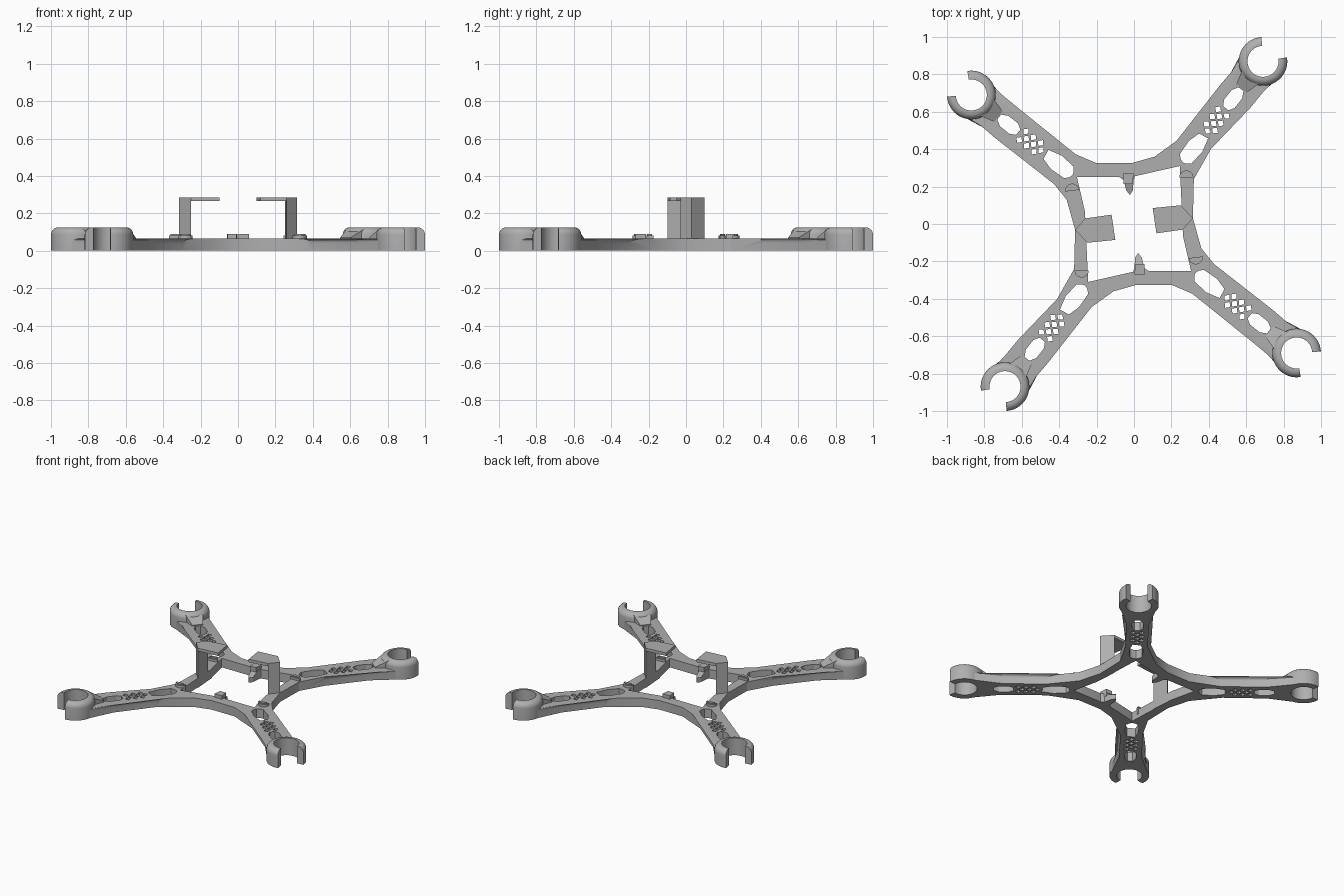
import bpy, bmesh, math
from mathutils import Matrix, Vector

if "Cube" in bpy.data.objects:
    bpy.data.objects.remove(bpy.data.objects["Cube"])

grey = bpy.data.materials.new("mid grey plastic")
grey.diffuse_color = (0.43, 0.43, 0.43, 1)
grey.use_nodes = True
grey.node_tree.nodes["Principled BSDF"].inputs["Base Color"].default_value = grey.diffuse_color

ARM = math.atan2(0.87, 0.69)      # direction of the first arm
REACH = 1.11                      # distance of motor mounts from the centre
THICK = 0.065
ARMS = [ARM + k * math.pi / 2 for k in range(4)]


def polar(angle, r, v):
    """Point at distance r along an arm and v across it."""
    c, s = math.cos(angle), math.sin(angle)
    return (r * c - v * s, r * s + v * c)


def prism(bm, pts, z0, z1):
    low = [bm.verts.new((x, y, z0)) for x, y in pts]
    top = [bm.verts.new((x, y, z1)) for x, y in pts]
    bm.faces.new(low[::-1])
    bm.faces.new(top)
    n = len(pts)
    for i in range(n):
        j = (i + 1) % n
        bm.faces.new((low[i], low[j], top[j], top[i]))
    return top


def finish(bm, name, smooth=None, turn=0.0):
    bmesh.ops.recalc_face_normals(bm, faces=bm.faces[:])
    bm.transform(Matrix.Rotation(turn, 4, 'Z'))
    mesh = bpy.data.meshes.new(name)
    bm.to_mesh(mesh)
    bm.free()
    mesh.materials.append(grey)
    ob = bpy.data.objects.new(name, mesh)
    bpy.context.collection.objects.link(ob)
    bpy.ops.object.select_all(action='DESELECT')
    ob.select_set(True)
    bpy.context.view_layer.objects.active = ob
    if smooth:
        bpy.ops.object.shade_smooth_by_angle(angle=math.radians(smooth))
    return ob


def flip(pts):
    return [(-x, -y) for x, y in pts]


# Frame outline: half of it, then the same half turned by 180 degrees
arm_side = [(0.57, -0.073), (0.872, -0.075), (1.1, -0.125),
            (1.1, 0.125), (0.872, 0.075), (0.58, 0.073)]
half = [(0.315, 0.03), (0.32, 0.24)]
half += [polar(ARMS[0], r, v) for r, v in arm_side]
half += [(0.11, 0.36), (-0.015, 0.325), (-0.20, 0.325)]
half += [polar(ARMS[1], r, v) for r, v in arm_side]
half += [(-0.36, 0.13)]
bm = bmesh.new()
prism(bm, half + flip(half), 0, THICK)
# Rounded upper edges along the arms
rim = [e for e in bm.edges
       if all(v.co.z > 0.05 and v.co.xy.length > 0.5 for v in e.verts)]
bmesh.ops.bevel(bm, geom=rim, offset=0.026, segments=4, profile=0.5, affect='EDGES')
frame = finish(bm, "frame")

# Cutter: central opening, arm windows, lattice and motor bores
bm = bmesh.new()
opening = [(0.245, 0.31), (-0.02, 0.25), (-0.305, 0.25), (-0.262, 0.065)]
prism(bm, opening + flip(opening), -0.1, 0.3)
outer_window = [(0.92, -0.017), (0.92, 0.017), (0.885, 0.036), (0.82, 0.036),
                (0.79, 0.018), (0.79, -0.018), (0.82, -0.036), (0.885, -0.036)]
inner_window = [(0.605, -0.026), (0.595, 0.028), (0.53, 0.046), (0.445, 0.04),
                (0.427, 0.02), (0.42, 0.0), (0.427, -0.02), (0.445, -0.04),
                (0.53, -0.046)]
lattice = [(0.635 + 0.05 * i, 0.0) for i in range(3)]
lattice += [(0.66 + 0.05 * i, s * 0.029) for i in range(3) for s in (-1, 1)]
for a in ARMS:
    shapes = [outer_window, inner_window]
    shapes += [[(r + 0.018, v), (r, v + 0.02), (r - 0.018, v), (r, v - 0.02)]
               for r, v in lattice]
    shapes.append([(REACH + 0.084 * math.cos(t * math.pi / 24),
                    0.084 * math.sin(t * math.pi / 24)) for t in range(48)])
    for s in shapes:
        prism(bm, [polar(a, r, v) for r, v in s], -0.1, 0.3)
cutter = finish(bm, "frame_cutter")
cutter.hide_render = True
mod = frame.modifiers.new("cut", 'BOOLEAN')
mod.object, mod.operation, mod.solver = cutter, 'DIFFERENCE', 'EXACT'
bpy.context.view_layer.objects.active = frame
bpy.ops.object.modifier_apply(modifier="cut")
bpy.data.objects.remove(cutter)
frame.select_set(True)
bpy.context.view_layer.objects.active = frame
bpy.ops.object.shade_smooth_by_angle(angle=math.radians(28))

# Motor mounts: open rings with a rounded outer rim, and a sloped brace
R_IN, R_OUT, H, FIL = 0.083, 0.13, 0.125, 0.038
profile = [(R_IN, 0), (R_OUT, 0)]
profile += [(R_OUT - FIL + FIL * math.cos(t * math.pi / 12),
             H - FIL + FIL * math.sin(t * math.pi / 12)) for t in range(7)]
profile += [(R_IN, H)]
GAP, STEPS = math.radians(42), 40
for a in ARMS:
    bm = bmesh.new()
    rings = []
    for i in range(STEPS + 1):
        t = GAP + (2 * math.pi - 2 * GAP) * i / STEPS
        rings.append([bm.verts.new((REACH + r * math.cos(t), r * math.sin(t), z))
                      for r, z in profile])
    n = len(profile)
    for p, q in zip(rings, rings[1:]):
        for j in range(n):
            k = (j + 1) % n
            bm.faces.new((p[j], p[k], q[k], q[j]))
    bm.faces.new(rings[0])
    bm.faces.new(rings[-1][::-1])
    finish(bm, "motor_ring", 30, a)

    bm = bmesh.new()
    top = prism(bm, [(0.925, -0.036), (1.018, -0.062), (1.022, 0.0),
                     (1.018, 0.062), (0.925, 0.036)], 0.04, 0.12)
    for v in top:
        if v.co.x < 0.95:
            v.co.z = THICK + 0.006
    finish(bm, "ring_brace", None, a)

# Parts that occur on both opposite sides
for turn in (0, math.pi):
    # Bracket: three-sided post with a flat plate on top
    bm = bmesh.new()
    prism(bm, [(0.25, 0.10), (0.26, -0.03), (0.315, 0.03)], 0.0, 0.285)
    finish(bm, "bracket_post", None, turn)
    bm = bmesh.new()
    prism(bm, [(0.10, 0.085), (0.12, -0.05), (0.26, -0.03),
               (0.315, 0.03), (0.25, 0.10)], 0.265, 0.286)
    finish(bm, "bracket_plate", None, turn)

    # Tongue reaching into the opening, with a small block on it
    bm = bmesh.new()
    top = prism(bm, [(-0.085, 0.255), (-0.055, 0.235), (-0.042, 0.18),
                     (-0.022, 0.155), (-0.006, 0.18), (-0.002, 0.235),
                     (0.005, 0.255)], 0.0, THICK)
    for v in top:
        if v.co.y < 0.2:
            v.co.z = 0.035
    finish(bm, "tongue", None, turn)
    bm = bmesh.new()
    prism(bm, [(-0.055, 0.215), (-0.008, 0.215), (-0.002, 0.27),
               (-0.06, 0.27)], 0.04, 0.09)
    finish(bm, "tongue_block", None, turn)

    # Half-round studs
    for x, y, tilt in ((0.28, 0.248, 0.0), (-0.33, 0.178, 0.12)):
        bm = bmesh.new()
        pts = [(x + 0.038 * math.cos(tilt + i * math.pi / 12),
                y + 0.038 * math.sin(tilt + i * math.pi / 12)) for i in range(13)]
        top = prism(bm, pts, 0.03, 0.09)
        edges = [e for e in bm.edges if all(v in top for v in e.verts)]
        bmesh.ops.bevel(bm, geom=edges, offset=0.008, segments=2, affect='EDGES')
        finish(bm, "stud", 35, turn)
